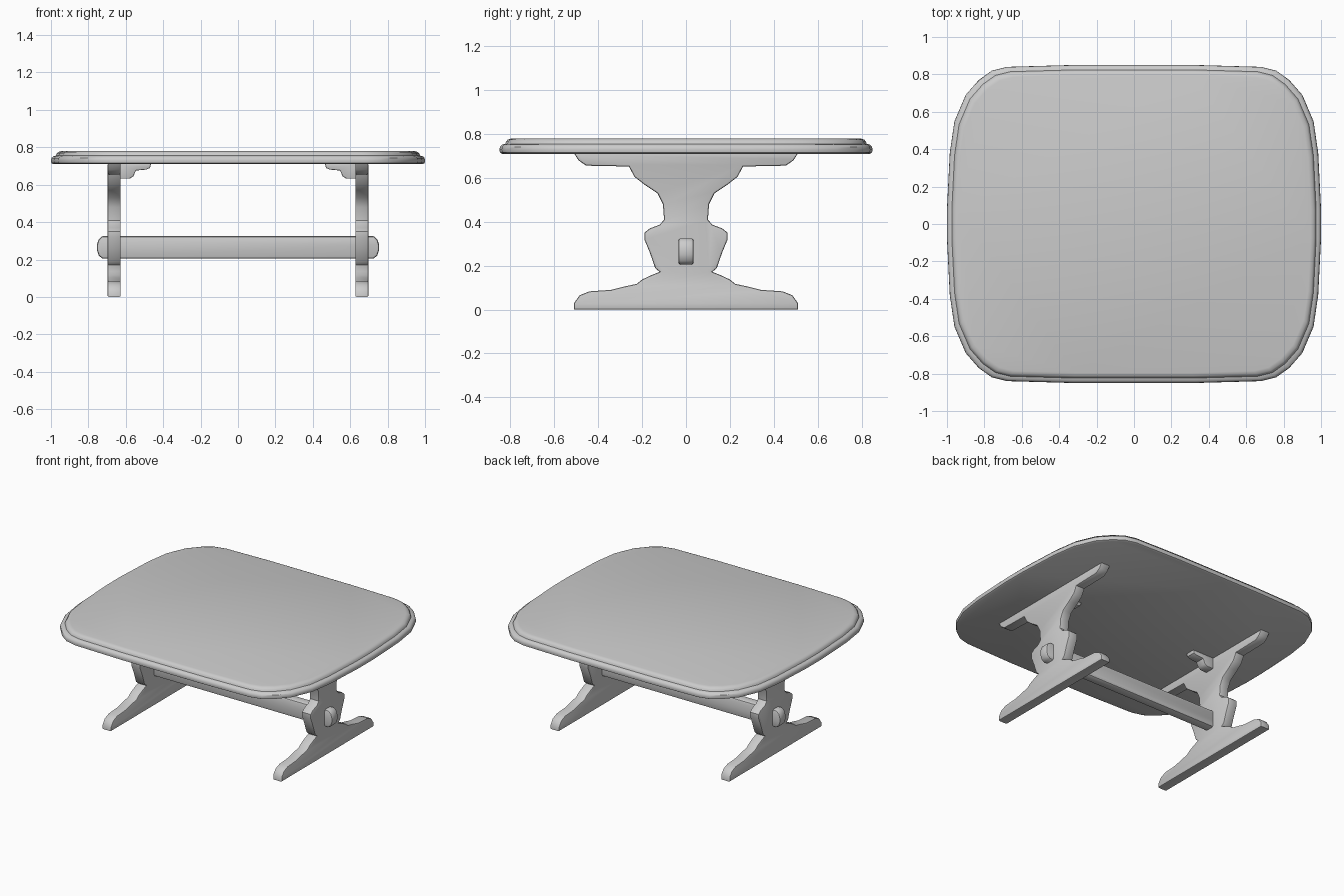
import bpy, bmesh
from mathutils import Vector

if "Cube" in bpy.data.objects:
    bpy.data.objects.remove(bpy.data.objects["Cube"])

wood = bpy.data.materials.new("plain grey")
wood.diffuse_color = (0.6, 0.6, 0.6, 1)
wood.use_nodes = True
wood.node_tree.nodes["Principled BSDF"].inputs["Base Color"].default_value = wood.diffuse_color


def finish(bm, name):
    bmesh.ops.recalc_face_normals(bm, faces=bm.faces)
    me = bpy.data.meshes.new(name)
    bm.to_mesh(me)
    bm.free()
    ob = bpy.data.objects.new(name, me)
    bpy.context.collection.objects.link(ob)
    me.materials.append(wood)
    bpy.ops.object.select_all(action='DESELECT')
    ob.select_set(True)
    bpy.context.view_layer.objects.active = ob
    bpy.ops.object.shade_smooth_by_angle(angle=0.7)
    return ob


def slab(name, points, offset, bevel):
    """Closed outline pushed along offset, with the rims of both caps rounded."""
    bm = bmesh.new()
    cap = bm.faces.new([bm.verts.new(p) for p in points])
    res = bmesh.ops.extrude_face_region(bm, geom=[cap], use_keep_orig=True)
    new = [g for g in res["geom"] if isinstance(g, bmesh.types.BMVert)]
    bmesh.ops.translate(bm, verts=new, vec=Vector(offset))
    bmesh.ops.recalc_face_normals(bm, faces=bm.faces)
    axis = Vector(offset).normalized()
    rims = [e for e in bm.edges
            if abs((e.verts[0].co - e.verts[1].co).dot(axis)) < 1e-5]
    bmesh.ops.bevel(bm, geom=rims, offset=bevel, segments=2, profile=0.5,
                    affect='EDGES', clamp_overlap=True)
    return finish(bm, name)


# Tabletop: rounded outline stacked through a moulded edge
quarter = [(1, 0.08), (0.985, 0.38), (0.96, 0.55), (0.90, 0.69), (0.83, 0.77),
           (0.76, 0.82), (0.68, 0.84), (0.33, 0.85)]
outline = quarter + [(-x, y) for x, y in reversed(quarter)]
outline += [(-x, -y) for x, y in outline]
edge = [(0.012, 0.71), (0.002, 0.716), (0, 0.728), (0.002, 0.742), (0.012, 0.752),
        (0.026, 0.755), (0.03, 0.766), (0.038, 0.775), (0.055, 0.78)]
bm = bmesh.new()
rings = [[bm.verts.new((x * (1 - d), y * (1 - d / 0.85), z)) for x, y in outline]
         for d, z in edge]
n = len(outline)
for a, b in zip(rings, rings[1:]):
    for i in range(n):
        j = (i + 1) % n
        bm.faces.new((a[i], a[j], b[j], b[i]))
bm.faces.new(rings[0][::-1])
bm.faces.new(rings[-1])
finish(bm, "tabletop")

# Half outline of a trestle: foot, waist, bulge, neck and top rail
half = [(0.51, 0), (0.51, 0.03), (0.485, 0.065), (0.44, 0.083), (0.34, 0.09),
        (0.29, 0.103), (0.225, 0.117), (0.20, 0.137), (0.155, 0.158), (0.12, 0.172),
        (0.14, 0.188), (0.165, 0.26), (0.19, 0.32), (0.19, 0.35), (0.165, 0.37),
        (0.12, 0.387), (0.10, 0.41), (0.105, 0.48), (0.13, 0.53), (0.19, 0.57),
        (0.235, 0.605), (0.26, 0.652), (0.455, 0.656), (0.49, 0.68), (0.51, 0.712)]
profile = half + [(-y, z) for y, z in reversed(half)]

# Stepped bracket between trestle and tabletop
step = [(0.64, 0.712), (0.465, 0.712), (0.47, 0.69), (0.49, 0.681), (0.545, 0.676),
        (0.56, 0.645), (0.58, 0.632), (0.64, 0.632)]

for side, s in (("left", -1), ("right", 1)):
    slab(side + "_trestle", [(s * 0.627, y, z) for y, z in profile],
         (s * 0.071, 0, 0), 0.008)
    slab(side + "_bracket", [(s * x, -0.035, z) for x, z in step], (0, 0.07, 0), 0.006)

# Stretcher bar with rounded tongues poking through the trestles
end = [(0.725, 0.205), (0.745, 0.222), (0.754, 0.25), (0.754, 0.28),
       (0.745, 0.308), (0.725, 0.325)]
bar = end + [(-x, z) for x, z in reversed(end)]
slab("stretcher", [(x, -0.035, z) for x, z in bar], (0, 0.07, 0), 0.012)
